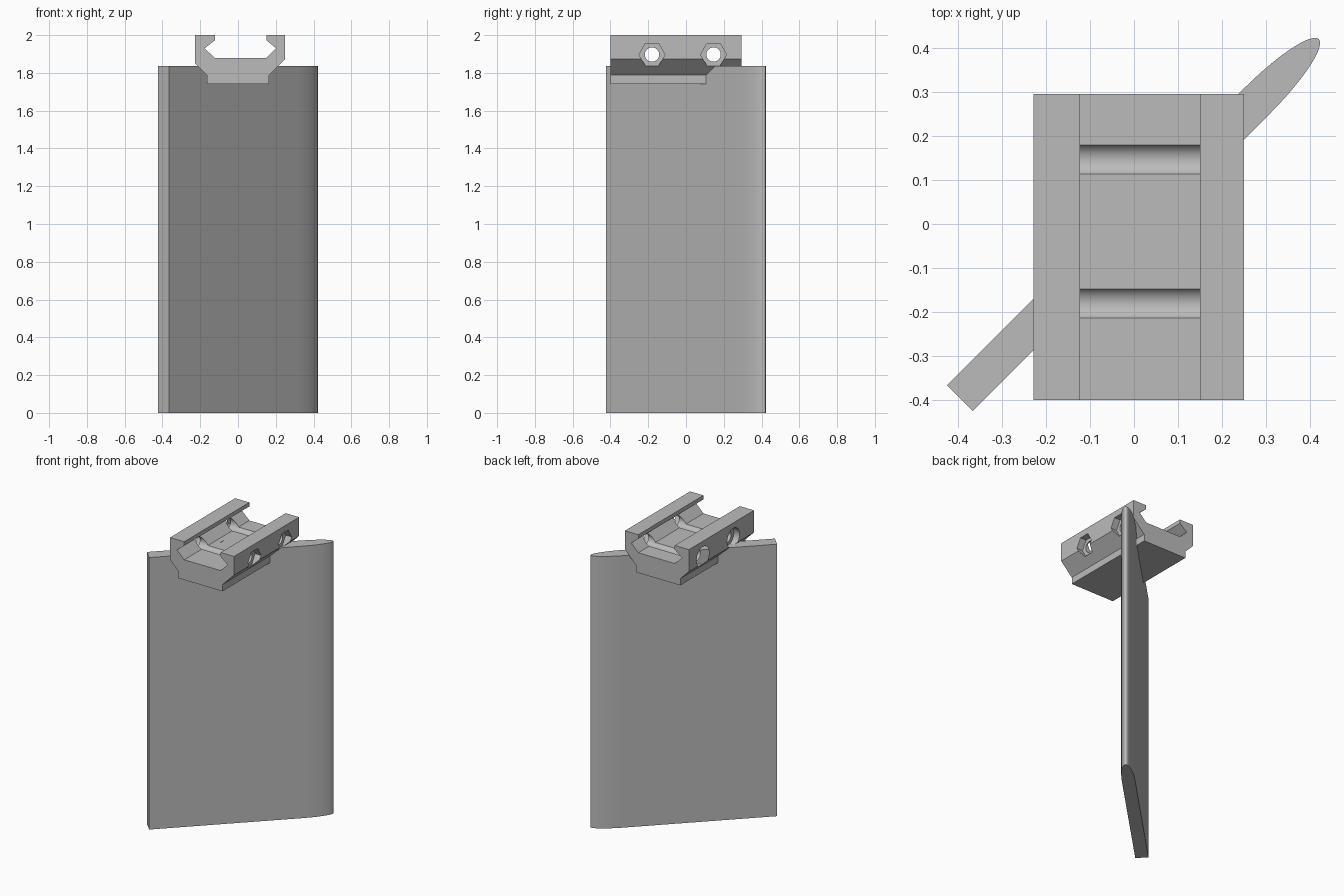
import bpy, bmesh, math
from mathutils import Matrix

cube = bpy.data.objects.get("Cube")
if cube:
    bpy.data.objects.remove(cube, do_unlink=True)

grey = bpy.data.materials.new("plain grey")
grey.use_nodes = True
COLOUR = (0.5, 0.5, 0.5, 1)
grey.diffuse_color = COLOUR
grey.node_tree.nodes["Principled BSDF"].inputs["Base Color"].default_value = COLOUR


def prism(name, outline, length, matrix):
    """Extrude a 2D outline along its local z, then place it."""
    bm = bmesh.new()
    face = bm.faces.new([bm.verts.new((a, b, 0)) for a, b in outline])
    moved = bmesh.ops.extrude_face_region(bm, geom=[face])["geom"]
    bmesh.ops.translate(bm, vec=(0, 0, length),
                        verts=[v for v in moved if isinstance(v, bmesh.types.BMVert)])
    bmesh.ops.recalc_face_normals(bm, faces=bm.faces)
    bm.transform(matrix)
    mesh = bpy.data.meshes.new(name)
    bm.to_mesh(mesh)
    bm.free()
    mesh.materials.append(grey)
    obj = bpy.data.objects.new(name, mesh)
    bpy.context.collection.objects.link(obj)
    return obj


def ngon(radius, sides):
    return [(radius * math.cos(math.tau * i / sides),
             radius * math.sin(math.tau * i / sides)) for i in range(sides)]


def smooth(obj):
    bpy.ops.object.select_all(action='DESELECT')
    obj.select_set(True)
    bpy.context.view_layer.objects.active = obj
    bpy.ops.object.shade_smooth_by_angle(angle=math.radians(30))


# Diagonal blade: square trailing end, elliptical leading end
HALF, START, NOSE, NOSE_LENGTH = 0.041, -0.559, 0.393, 0.2
outline = [(START, HALF), (START, -HALF)]
for i in range(33):
    t = math.pi * (i / 32 - 0.5)
    outline.append((NOSE + NOSE_LENGTH * math.cos(t), HALF * math.sin(t)))
blade = prism("blade", outline, 1.837, Matrix.Rotation(math.radians(45), 4, 'Z'))
smooth(blade)

# Rail clamp: channel profile in x and z, extruded front to back
profile = [(-0.228, 2), (-0.122, 2), (-0.122, 1.973), (-0.177, 1.93),
           (-0.122, 1.878), (0.15, 1.878), (0.202, 1.93), (0.15, 1.973),
           (0.15, 2), (0.25, 2), (0.25, 1.873), (0.165, 1.788),
           (0.165, 1.742), (-0.165, 1.742), (-0.165, 1.788), (-0.228, 1.851)]
BACK, LENGTH = 0.295, 0.695
clamp = prism("rail_clamp", profile, LENGTH,
              Matrix.Translation((0, BACK, 0)) @ Matrix.Rotation(math.pi / 2, 4, 'X'))

# Cross bolt holes with a hex nut pocket on one side and a round one opposite
BOLT_Z = 1.897
for y in (-0.18, 0.146):
    for label, radius, sides, x, depth in (("bolt_hole", 0.038, 48, -0.4, 0.8),
                                           ("nut_pocket", 0.069, 6, 0.205, 0.2),
                                           ("head_pocket", 0.066, 48, -0.4, 0.215)):
        place = Matrix.Translation((x, y, BOLT_Z)) @ Matrix.Rotation(math.pi / 2, 4, 'Y')
        if sides == 6:
            place = place @ Matrix.Rotation(math.pi / 2, 4, 'Z')
        cutter = prism(label + "_cutter", ngon(radius, sides), depth, place)
        cut = clamp.modifiers.new(label, 'BOOLEAN')
        cut.operation = 'DIFFERENCE'
        cut.solver = 'EXACT'
        cut.object = cutter
        bpy.context.view_layer.objects.active = clamp
        bpy.ops.object.modifier_apply(modifier=cut.name)
        bpy.data.objects.remove(cutter, do_unlink=True)
smooth(clamp)

# Tiny raised sliver on the channel floor
prism("floor_sliver", [(a * 0.1, b) for a, b in ngon(0.022, 16)], 0.003,
      Matrix.Translation((-0.084, -0.05, 1.877)))
